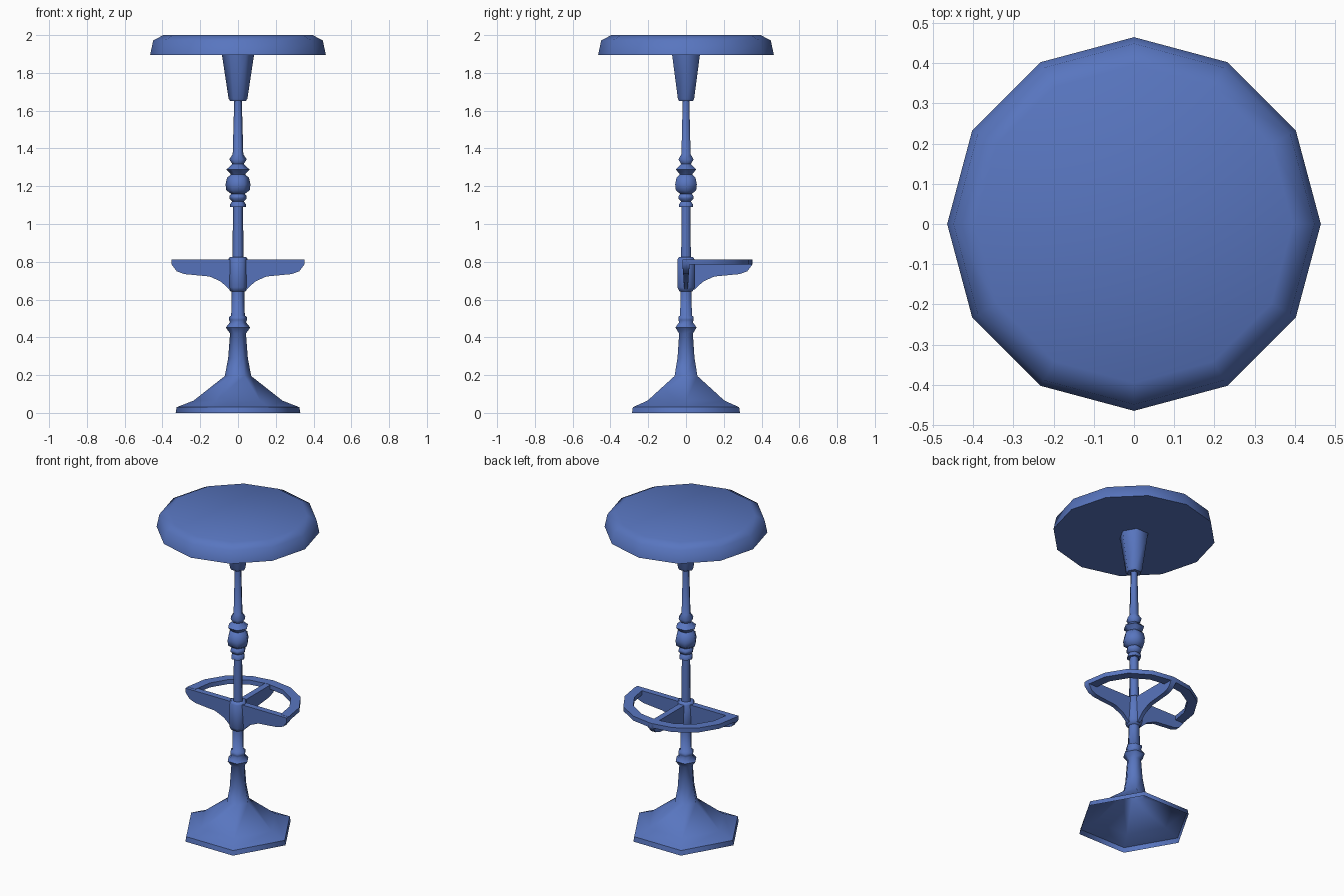
import bpy, bmesh, math

if "Cube" in bpy.data.objects:
    bpy.data.objects.remove(bpy.data.objects["Cube"])

blue = bpy.data.materials.new("blue_paint")
blue.diffuse_color = (0.098, 0.18, 0.525, 1)
blue.use_nodes = True
blue.node_tree.nodes["Principled BSDF"].inputs["Base Color"].default_value = blue.diffuse_color


def finish(name, bm, angle=62):
    bmesh.ops.recalc_face_normals(bm, faces=bm.faces)
    me = bpy.data.meshes.new(name)
    bm.to_mesh(me)
    bm.free()
    for p in me.polygons:
        p.use_smooth = True
    me.set_sharp_from_angle(angle=math.radians(angle))
    me.materials.append(blue)
    ob = bpy.data.objects.new(name, me)
    bpy.context.collection.objects.link(ob)
    return ob


def lathe(name, profile, sides, cap_bottom=False, cap_top=False):
    """Stack of polygon rings from (radius, z) points, listed bottom to top."""
    bm = bmesh.new()
    rings = []
    for r, z in profile:
        rings.append([bm.verts.new((r * math.cos(math.tau * i / sides),
                                    r * math.sin(math.tau * i / sides), z))
                      for i in range(sides)])
    for a, b in zip(rings, rings[1:]):
        for i in range(sides):
            j = (i + 1) % sides
            bm.faces.new((a[i], a[j], b[j], b[i]))
    if cap_bottom:
        bm.faces.new(rings[0][::-1])
    if cap_top:
        bm.faces.new(rings[-1])
    return finish(name, bm)


# Twelve-sided cushion with a rounded upper rim
lathe("seat", [(0.465, 1.895), (0.449, 1.972), (0.395, 2.0)], 12, True, True)

# Tapered hexagonal socket under the seat
lathe("seat_socket", [(0.022, 1.65), (0.042, 1.65), (0.05, 1.665), (0.085, 1.896)], 6)

# Turned upper post with beads
lathe("upper_post", [
    (0.03, 0.81), (0.026, 1.09), (0.042, 1.09), (0.042, 1.105), (0.03, 1.12),
    (0.046, 1.135), (0.046, 1.147), (0.036, 1.16), (0.062, 1.178), (0.066, 1.21),
    (0.058, 1.245), (0.038, 1.262), (0.042, 1.268), (0.062, 1.288), (0.03, 1.317),
    (0.046, 1.342), (0.028, 1.37), (0.02, 1.66)], 6)

# Flared foot and lower post, open underneath, with a crisp rim
base = lathe("base", [
    (0.33, 0.0), (0.325, 0.03), (0.235, 0.065), (0.07, 0.195), (0.052, 0.29),
    (0.042, 0.42), (0.065, 0.452), (0.042, 0.48), (0.047, 0.492), (0.047, 0.508),
    (0.036, 0.515), (0.033, 0.66)], 6)
for e in base.data.edges:
    if all(abs(base.data.vertices[v].co.z - 0.03) < 1e-4 for v in e.vertices):
        e.use_edge_sharp = True

# Collar carrying the footrest
lathe("footrest_hub", [(0.03, 0.64), (0.042, 0.645), (0.052, 0.665), (0.052, 0.812),
                       (0.044, 0.824), (0.026, 0.824)], 6)

# Half-ring foot rail, slightly fuller on the diagonals
bm = bmesh.new()
steps = 8
section = [(0.352, 0.785), (0.352, 0.813), (0.295, 0.813), (0.295, 0.785)]
loops = []
for i in range(steps + 1):
    a = math.pi * i / steps
    k = 0.01 * math.sin(2 * a) ** 2
    loops.append([bm.verts.new(((r + k) * math.cos(a), (r + k) * math.sin(a), z))
                  for r, z in section])
for a, b in zip(loops, loops[1:]):
    for i in range(4):
        j = (i + 1) % 4
        bm.faces.new((a[i], a[j], b[j], b[i]))
bm.faces.new(loops[0])
bm.faces.new(loops[-1])
finish("foot_rail", bm, 40)

# Three bracket spokes: (distance out, height, half width)
bracket = [(0.02, 0.812, 0.019), (0.351, 0.812, 0.019), (0.351, 0.785, 0.019),
           (0.325, 0.75, 0.016), (0.285, 0.735, 0.015), (0.15, 0.722, 0.014),
           (0.09, 0.695, 0.012), (0.045, 0.652, 0.01), (0.02, 0.652, 0.01)]
for label, deg in (("right", 0), ("back", 90), ("left", 180)):
    bm = bmesh.new()
    s1 = [bm.verts.new((d, w, z)) for d, z, w in bracket]
    s2 = [bm.verts.new((d, -w, z)) for d, z, w in bracket]
    n = len(bracket)
    for i in range(n):
        j = (i + 1) % n
        bm.faces.new((s1[i], s1[j], s2[j], s2[i]))
    bm.faces.new(s1)
    bm.faces.new(s2[::-1])
    spoke = finish("footrest_spoke_" + label, bm, 40)
    spoke.rotation_euler.z = math.radians(deg)
